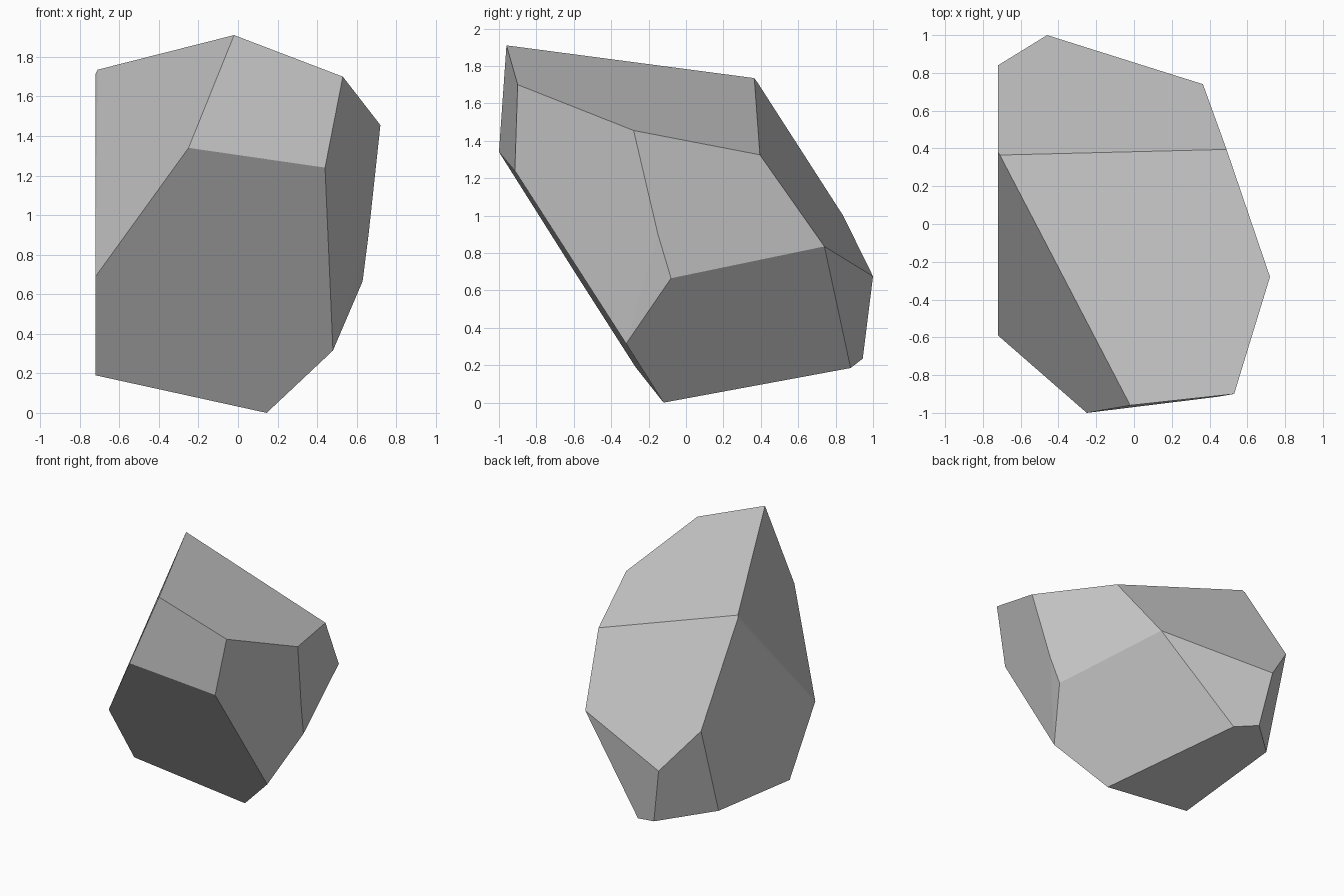
import bpy, bmesh, math

# Corner points of the faceted boulder, grouped from crown to base
crown = [(-0.02, -0.96, 1.91), (0.53, -0.90, 1.70), (0.72, -0.28, 1.455),
         (0.49, 0.395, 1.325), (-0.71, 0.365, 1.735), (-0.72, 0.38, 1.715)]
front = [(-0.25, -1.0, 1.34), (0.44, -0.915, 1.24), (-0.72, -0.59, 0.69)]
sides = [(0.66, -0.15, 0.90), (0.63, -0.08, 0.665), (0.365, 0.74, 0.835),
         (-0.46, 1.0, 0.675), (-0.72, 0.84, 1.0)]
base = [(0.145, -0.12, 0.0), (0.48, -0.32, 0.315), (-0.195, 0.88, 0.185),
        (-0.38, 0.945, 0.235), (-0.72, 0.62, 0.285), (-0.72, -0.27, 0.19)]

# Boulder: wrap the corners in a convex hull, then merge coplanar facets
bm = bmesh.new()
for p in crown + front + sides + base:
    bm.verts.new(p)
bmesh.ops.convex_hull(bm, input=bm.verts[:])
bmesh.ops.dissolve_limit(bm, angle_limit=math.radians(2.5),
                         verts=bm.verts[:], edges=bm.edges[:])
bmesh.ops.recalc_face_normals(bm, faces=bm.faces[:])

mesh = bpy.data.meshes.new("boulder")
bm.to_mesh(mesh)
bm.free()
boulder = bpy.data.objects.new("boulder", mesh)
bpy.context.collection.objects.link(boulder)
